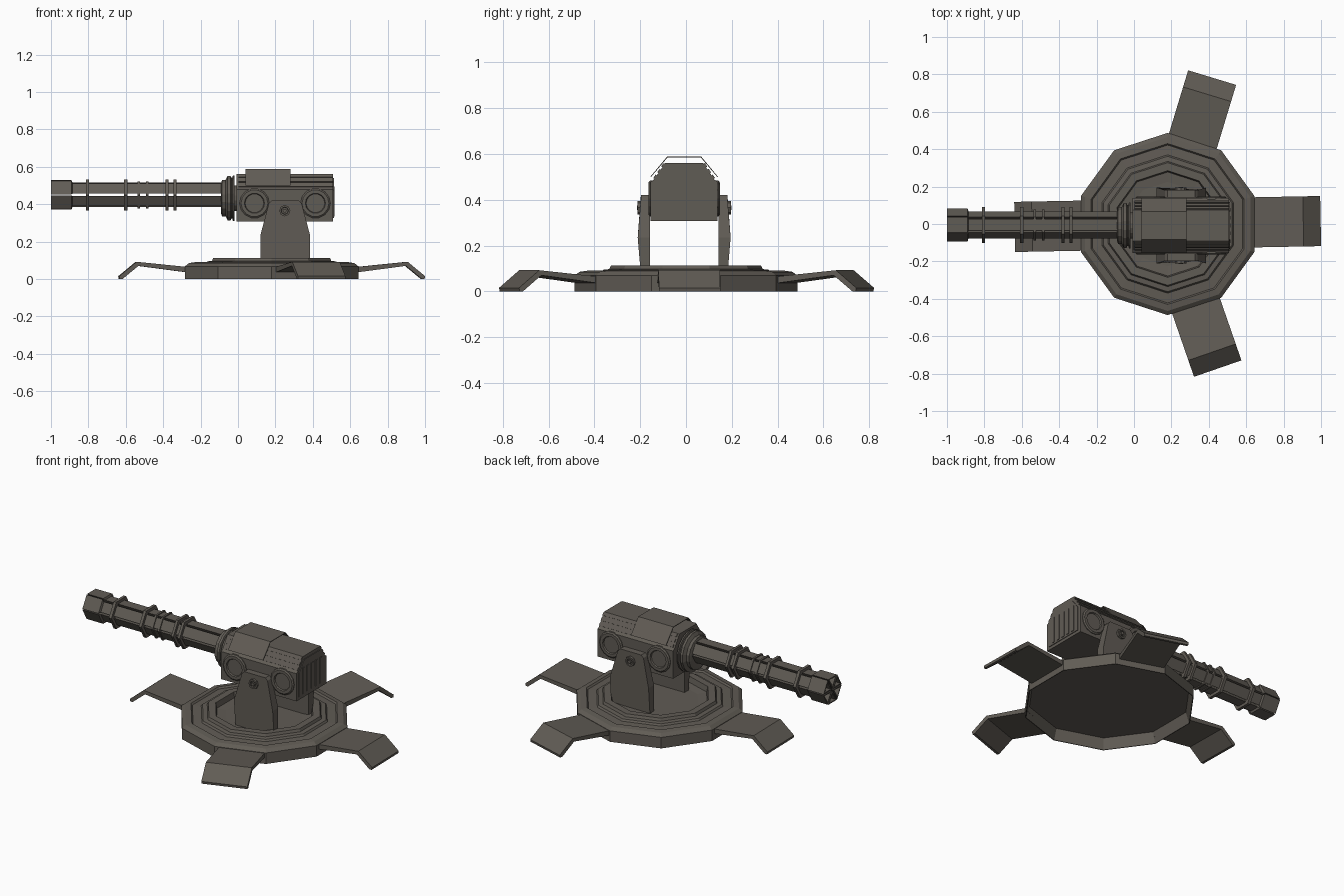
import bpy, bmesh, math
from mathutils import Matrix, Vector

if "Cube" in bpy.data.objects:
    bpy.data.objects.remove(bpy.data.objects["Cube"])

metal = bpy.data.materials.new("dark_gunmetal")
metal.diffuse_color = (0.118, 0.106, 0.09, 1)
metal.use_nodes = True
metal.node_tree.nodes["Principled BSDF"].inputs["Base Color"].default_value = metal.diffuse_color
CX, CY = 0.18, -0.008          # base centre x, gun centre y
BZ = 0.45                      # barrel axis height


def finish(name, bm):
    bmesh.ops.recalc_face_normals(bm, faces=bm.faces)
    me = bpy.data.meshes.new(name)
    bm.to_mesh(me)
    bm.free()
    me.materials.append(metal)
    ob = bpy.data.objects.new(name, me)
    bpy.context.collection.objects.link(ob)
    return ob


def prism(name, pts, axis, a, b, mat=None):
    """Extrude a 2D profile along an axis: x takes (y,z), y takes (x,z)."""
    bm = bmesh.new()
    def place(p, t):
        return (t, p[0], p[1]) if axis == 'x' else (p[0], t, p[1])
    lo = [bm.verts.new(place(p, a)) for p in pts]
    hi = [bm.verts.new(place(p, b)) for p in pts]
    n = len(pts)
    bm.faces.new(lo)
    bm.faces.new(hi)
    for i in range(n):
        bm.faces.new((lo[i], lo[(i + 1) % n], hi[(i + 1) % n], hi[i]))
    if mat:
        bm.transform(mat)
    return finish(name, bm)


def lathe(name, prof, n, mat, phase=0.0):
    """Revolve (radius, height) points round z into n flat sides."""
    bm = bmesh.new()
    rings = []
    for r, z in prof:
        rings.append([bm.verts.new((r * math.cos(phase + 2 * math.pi * i / n),
                                    r * math.sin(phase + 2 * math.pi * i / n), z))
                      for i in range(n)])
    for p, q in zip(rings, rings[1:]):
        for i in range(n):
            bm.faces.new((p[i], p[(i + 1) % n], q[(i + 1) % n], q[i]))
    bm.faces.new(rings[0])
    bm.faces.new(rings[-1])
    bm.transform(mat)
    return finish(name, bm)


def box(name, c, s, rx=0.0):
    bm = bmesh.new()
    bmesh.ops.create_cube(bm, size=1)
    bm.transform(Matrix.Translation(c) @ Matrix.Rotation(rx, 4, 'X') @ Matrix.Diagonal((*s, 1)))
    return finish(name, bm)


def along_x(x, y, z):
    return Matrix.Translation((x, y, z)) @ Matrix.Rotation(math.pi / 2, 4, 'Y')


# stepped ten-sided base, hollow underneath, with a sunken centre
lathe("base", [(0.462, 0.066), (0.482, 0), (0.487, 0), (0.487, 0.068), (0.465, 0.085), (0.43, 0.09),
               (0.422, 0.08), (0.37, 0.083), (0.362, 0.094), (0.335, 0.097), (0.328, 0.113),
               (0.285, 0.113), (0.278, 0.08), (0.225, 0.075)],
      10, Matrix.Translation((CX, 0, 0)), math.radians(18))

# four bent feet
foot = [(0.45, 0.035), (0.45, 0.064), (0.725, 0.092), (0.818, 0.015),
        (0.815, 0.0), (0.80, 0.0), (0.715, 0.07)]
for i, deg in enumerate((0, 72, 180, -72)):
    m = Matrix.Translation((CX, 0, 0)) @ Matrix.Rotation(math.radians(deg + 1.1), 4, 'Z')
    prism(f"foot_{i + 1}", foot, 'y', -0.134, 0.134, m)

# side arms with pivot bolts
arm = [(0.12, 0.07), (0.385, 0.07), (0.385, 0.235), (0.34, 0.405),
       (0.325, 0.42), (0.18, 0.42), (0.165, 0.405), (0.12, 0.235)]
for s, side in ((-1, "front"), (1, "rear")):
    ob = prism(f"arm_{side}", arm, 'y', CY + s * 0.149, CY + s * 0.195)
    for v in ob.data.vertices:          # outer face leans outward at the waist
        if abs(v.co.y - CY) > 0.17:
            v.co.y += s * (0.008 if 0.2 < v.co.z < 0.3 else -0.006)
    m = Matrix.Translation((0.25, CY, 0.365)) @ Matrix.Rotation(s * -math.pi / 2, 4, 'X')
    lathe(f"pivot_bolt_{side}", [(0.03, 0.18), (0.03, 0.204), (0.02, 0.204), (0.018, 0.194)], 8, m)
    lathe(f"pivot_pin_{side}", [(0.011, 0.19), (0.011, 0.207)], 6, m)
    # round side housings
    for k, x in enumerate((0.088, 0.414)):
        m = Matrix.Translation((x, CY, 0.405)) @ Matrix.Rotation(s * -math.pi / 2, 4, 'X')
        lathe(f"side_ring_{side}_{k + 1}",
              [(0.08, 0.13), (0.08, 0.15), (0.072, 0.156), (0.054, 0.156), (0.05, 0.148)], 14, m)

# gun body
sec = [(-0.146, 0.307), (0.146, 0.307), (0.146, 0.478), (0.132, 0.488), (0.083, 0.56),
       (-0.083, 0.56), (-0.132, 0.488), (-0.146, 0.478)]
prism("body", [(y + CY, z) for y, z in sec], 'x', -0.008, 0.508)

# long rails on both sloped shoulders
slope = math.atan2(0.072, 0.049)
for s, side in ((-1, "front"), (1, "rear")):
    for k, t in enumerate((0.15, 0.5, 0.85)):
        y, z = 0.132 - 0.049 * t, 0.488 + 0.072 * t
        box(f"rail_{side}_{k + 1}", (0.255, CY + s * y, z), (0.505, 0.018, 0.012), -s * slope)

# thin raised top cover
outer = [(-0.148, 0.5), (-0.075, 0.588), (0.075, 0.588), (0.148, 0.5)]
inner = [(0.144, 0.5), (0.073, 0.584), (-0.073, 0.584), (-0.144, 0.5)]
prism("top_cover", [(y + CY, z) for y, z in outer + inner], 'x', 0.04, 0.28)

# rear panel with upright ribs
panel = [(-0.125, 0.325), (0.125, 0.325), (0.125, 0.475), (0.075, 0.54), (-0.075, 0.54), (-0.125, 0.475)]
prism("rear_panel", [(y + CY, z) for y, z in panel], 'x', 0.505, 0.512)
for k in range(5):
    box(f"rear_rib_{k + 1}", (0.513, CY - 0.084 + 0.042 * k, 0.415), (0.006, 0.02, 0.16))

# stepped collar between body and barrels
lathe("collar", [(0.085, -0.09), (0.1, -0.085), (0.1, -0.066), (0.108, -0.062), (0.122, -0.055),
                 (0.122, -0.04), (0.112, -0.036), (0.112, -0.03), (0.125, -0.027), (0.125, -0.018),
                 (0.07, -0.018), (0.07, 0.0)],
      16, along_x(0, CY, 0.432), math.pi / 16)


# six wedge-shaped barrels packed into a hexagon, with thicker hollow muzzles
def wedge(ang, R, gap):
    """Triangle of a hexagon with its edges pulled in by gap."""
    a = [Vector((math.cos(t), math.sin(t))) for t in (ang - math.pi / 6, ang + math.pi / 6)]
    off = Vector((math.cos(ang), math.sin(ang))) * (gap * 2)
    k = R - gap * 2 / math.cos(math.pi / 6)
    return [off, off + a[0] * k, off + a[1] * k]


def barrel(name, ang):
    stages = [(-0.07, 0.076, 0.006), (-0.885, 0.076, 0.006), (-0.89, 0.09, 0.003),
              (-1.0, 0.09, 0.003), (-1.0, 0.083, 0.010), (-0.94, 0.083, 0.010)]
    bm = bmesh.new()
    rings = [[bm.verts.new((x, p.x + CY + 0.003, p.y + BZ)) for p in wedge(ang, R, g)]
             for x, R, g in stages]
    for p, q in zip(rings, rings[1:]):
        for i in range(3):
            bm.faces.new((p[i], p[(i + 1) % 3], q[(i + 1) % 3], q[i]))
    bm.faces.new(rings[0])
    bm.faces.new(rings[-1])
    finish(name, bm)


for k in range(6):
    barrel(f"barrel_{k + 1}", math.pi / 6 + k * math.pi / 3)

# hexagonal clamp bands round the barrels
bands = ((-0.805, 0.018, 0.096), (-0.6, 0.018, 0.096), (-0.53, 0.012, 0.083), (-0.485, 0.012, 0.083),
         (-0.38, 0.016, 0.096), (-0.337, 0.016, 0.096))
for k, (x, w, r) in enumerate(bands):
    lathe(f"barrel_band_{k + 1}", [(r, -w / 2), (r, w / 2)], 6,
          along_x(x, CY + 0.003, BZ), math.pi / 6 + math.pi / 3)
